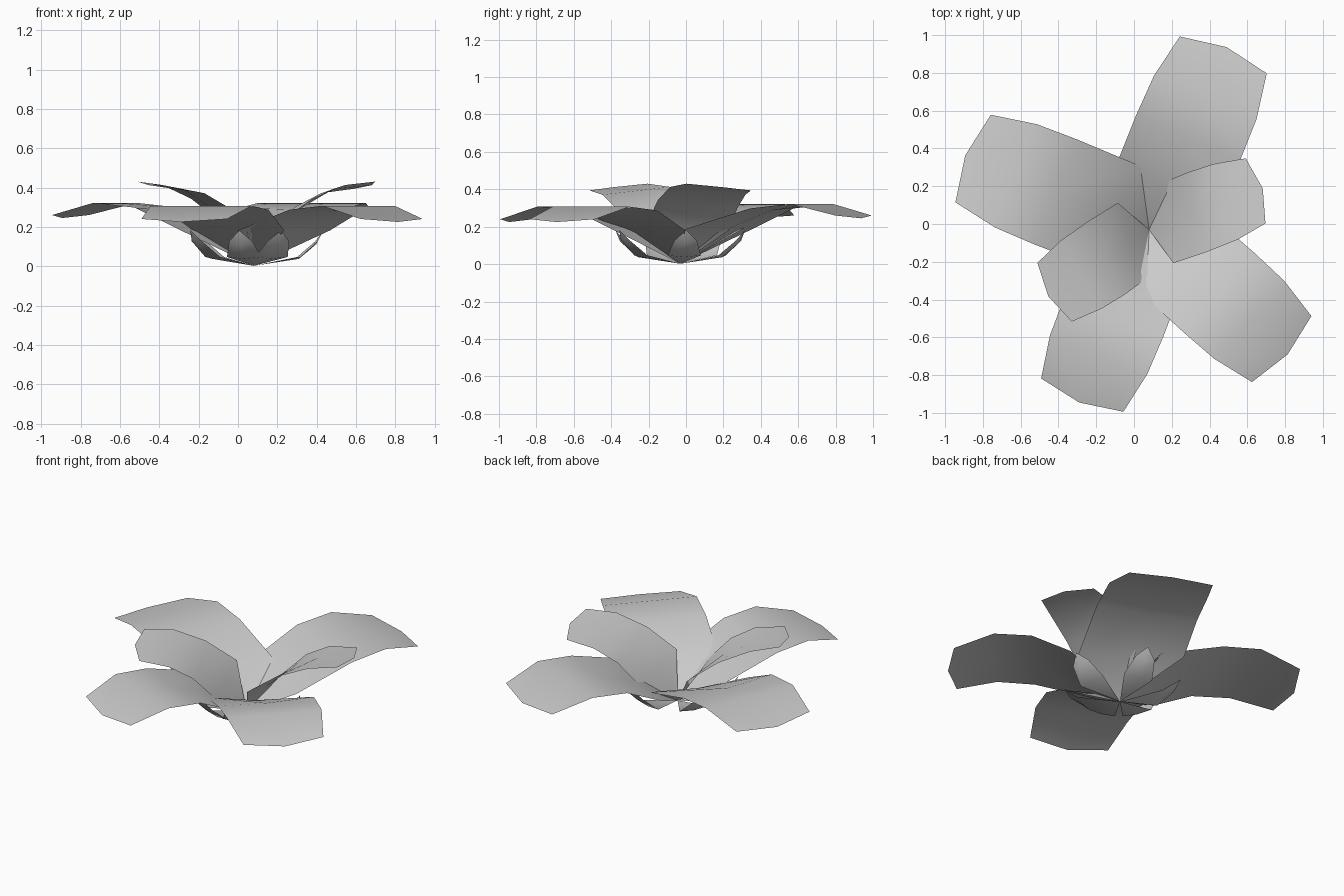
import bpy, bmesh, math

cube = bpy.data.objects.get("Cube")
if cube:
    bpy.data.objects.remove(cube)

grey = bpy.data.materials.new("plain grey")
grey.use_nodes = True
colour = (0.6, 0.6, 0.6, 1)
grey.diffuse_color = colour
grey.node_tree.nodes["Principled BSDF"].inputs["Base Color"].default_value = colour

CENTRE = (0.08, -0.03, 0.002)


def blade(name, angle, rows, tip=0.0, size=1.0, lift=0.0, tilt=0.0):
    """Thin leaf: rows are (distance, height, half width, channel depth, skew)."""
    bm = bmesh.new()
    ca, sa = math.cos(math.radians(angle)), math.sin(math.radians(angle))

    def vert(along, side, z):
        return bm.verts.new((CENTRE[0] + size * (along * ca - side * sa),
                             CENTRE[1] + size * (along * sa + side * ca),
                             CENTRE[2] + z))

    last = [vert(0, 0, 0)] * 3
    reach = rows[-1][0]
    for dist, height, half, channel, skew in rows:
        z = height + lift * dist / reach
        mid = vert(dist + (tip if dist == reach else 0), 0, z - channel)
        if half:
            row = [vert(dist - skew, -half, z - tilt * half), mid,
                   vert(dist + skew, half, z + tilt * half)]
        else:
            row = [mid] * 3
        for i in range(2):
            corners = list(dict.fromkeys(
                [last[i], last[i + 1], row[i + 1], row[i]]))
            bm.faces.new(corners)
        last = row
    bm.normal_update()
    for face in bm.faces:
        face.smooth = True
        if face.normal.z < 0:
            face.normal_flip()
    mesh = bpy.data.meshes.new(name)
    bm.to_mesh(mesh)
    bm.free()
    mesh.materials.append(grey)
    bpy.context.collection.objects.link(bpy.data.objects.new(name, mesh))


# Four large drooping petals
large = [(0.22, 0.18, 0.295, 0.02, 0.07), (0.53, 0.285, 0.30, 0.01, 0),
         (0.76, 0.305, 0.295, 0, 0), (1.005, 0.238, 0.25, 0.015, 0)]
for name, angle, size, lift in (("back_petal", 67, 1, 0.02),
                                ("right_petal", 158, 1, 0.02),
                                ("front_petal", 248, 0.94, 0),
                                ("left_petal", 318, 0.94, 0)):
    blade(name, angle, large, 0.045, size, lift)

# Two smaller raised petals
small = [(0.12, 0.20, 0.21, 0.03, 0.06), (0.27, 0.32, 0.215, 0.02, 0.03),
         (0.43, 0.39, 0.21, 0, 0.01), (0.60, 0.41, 0.18, 0, 0.01)]
for name, angle in (("upper_left_petal", 20), ("upper_right_petal", 213.5)):
    blade(name, angle, small, 0.04, tilt=-0.1)

# Cup of small sepals underneath
sepal = [(0.23, 0.045, 0.09, 0.01, 0), (0.32, 0.125, 0.06, 0.015, 0),
         (0.355, 0.18, 0, 0, 0)]
for i, angle in enumerate((5, 77, 149, 205, 258, 293)):
    blade(f"sepal_{i + 1}", angle, sepal)
